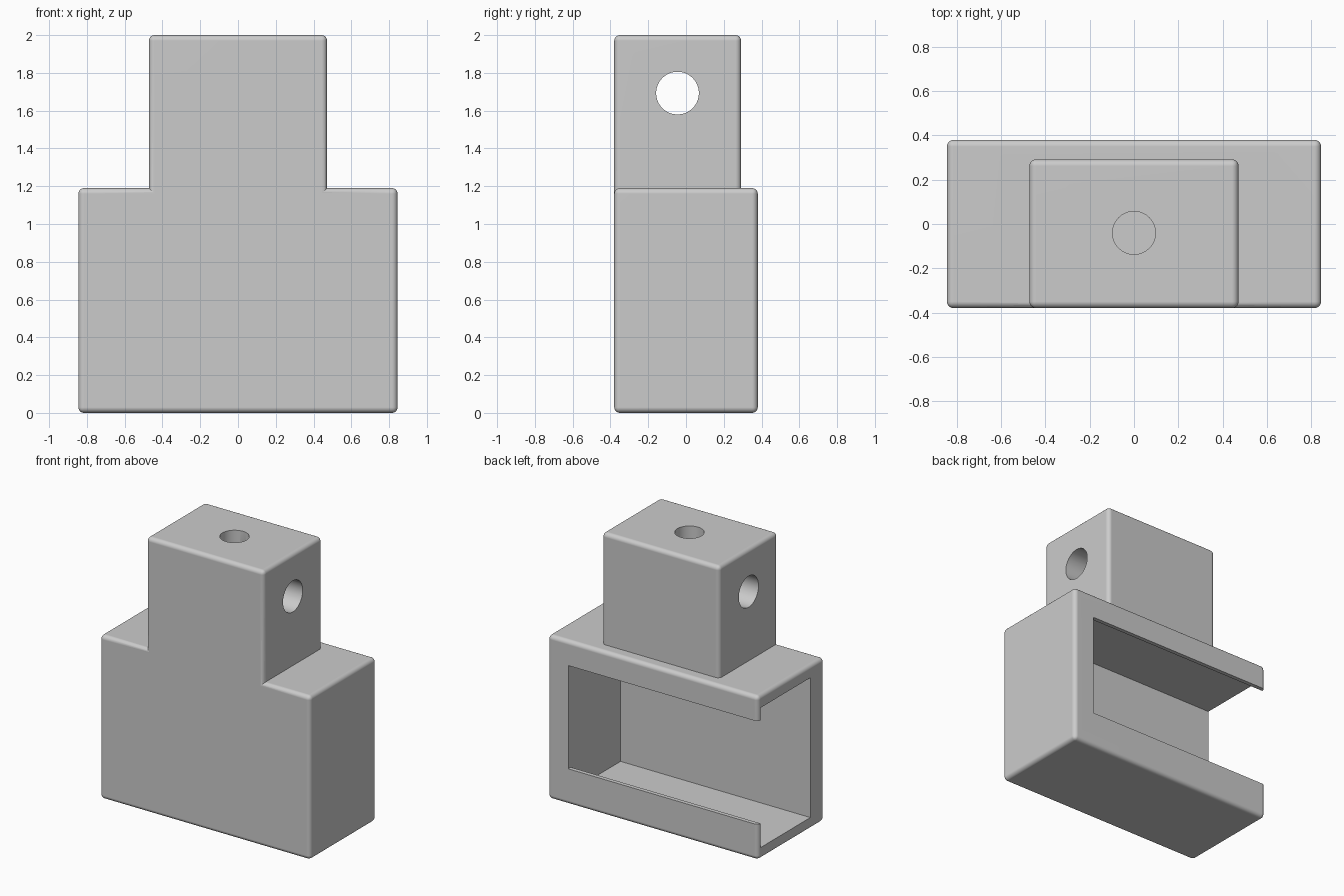
import bpy, bmesh, math
from mathutils import Matrix, Vector

if "Cube" in bpy.data.objects:
    bpy.data.objects.remove(bpy.data.objects["Cube"], do_unlink=True)

# Single flat colour
grey = bpy.data.materials.new("light_grey")
grey.use_nodes = True
colour = (0.6, 0.6, 0.6, 1)
grey.diffuse_color = colour
grey.node_tree.nodes["Principled BSDF"].inputs["Base Color"].default_value = colour


def finish(name, bm):
    mesh = bpy.data.meshes.new(name)
    bm.to_mesh(mesh)
    bm.free()
    mesh.materials.append(grey)
    ob = bpy.data.objects.new(name, mesh)
    bpy.context.collection.objects.link(ob)
    return ob


def box(name, low, high, radius=0, round_base=True):
    """Box between two corners, optionally with rounded edges."""
    low, high = Vector(low), Vector(high)
    bm = bmesh.new()
    bmesh.ops.create_cube(bm, size=1)
    for v in bm.verts:
        v.co = (low + high) / 2 + v.co * (high - low)
    if radius:
        edges = [e for e in bm.edges
                 if round_base or any(v.co.z > low.z + radius for v in e.verts)]
        bmesh.ops.bevel(bm, geom=edges, offset=radius, segments=5,
                        profile=0.5, affect='EDGES')
    return finish(name, bm)


def cylinder(name, centre, radius, length, axis):
    bm = bmesh.new()
    turn = Vector((0, 0, 1)).rotation_difference(Vector(axis)).to_matrix().to_4x4()
    bmesh.ops.create_cone(bm, cap_ends=True, segments=64, radius1=radius,
                          radius2=radius, depth=length,
                          matrix=Matrix.Translation(centre) @ turn)
    return finish(name, bm)


def combine(target, tool, operation):
    """Apply a boolean and discard the tool."""
    tool.hide_render = True
    mod = target.modifiers.new(tool.name, 'BOOLEAN')
    mod.operation, mod.solver, mod.object = operation, 'EXACT', tool
    bpy.context.view_layer.objects.active = target
    bpy.ops.object.modifier_apply(modifier=mod.name)
    bpy.data.objects.remove(tool, do_unlink=True)


# Wide housing with the neck block flush to its front
bracket = box("bracket", (-0.845, -0.38, 0), (0.845, 0.38, 1.19), 0.03)
neck = box("neck", (-0.472, -0.38, 1.125), (0.472, 0.292, 2), 0.03, round_base=False)
combine(bracket, neck, 'UNION')

# Cavity open on one end, and the narrower window between its thin back lips
combine(bracket, box("cavity", (-1, -0.22, 0.085), (0.68, 0.35, 1.1)), 'DIFFERENCE')
combine(bracket, box("window", (-1, 0.2, 0.26), (0.68, 0.5, 1.01)), 'DIFFERENCE')

# Cross hole through the neck and a blind hole from the top
combine(bracket, cylinder("cross_hole", (0, -0.045, 1.693), 0.113, 2, (1, 0, 0)), 'DIFFERENCE')
combine(bracket, cylinder("top_hole", (0, -0.04, 1.8), 0.097, 0.6, (0, 0, 1)), 'DIFFERENCE')

# Smooth rounded edges, crisp flat faces
bpy.ops.object.select_all(action='DESELECT')
bracket.select_set(True)
bpy.context.view_layer.objects.active = bracket
bpy.ops.object.shade_smooth_by_angle(angle=math.radians(30))
weighted = bracket.modifiers.new("flat_faces", 'WEIGHTED_NORMAL')
weighted.keep_sharp = True
